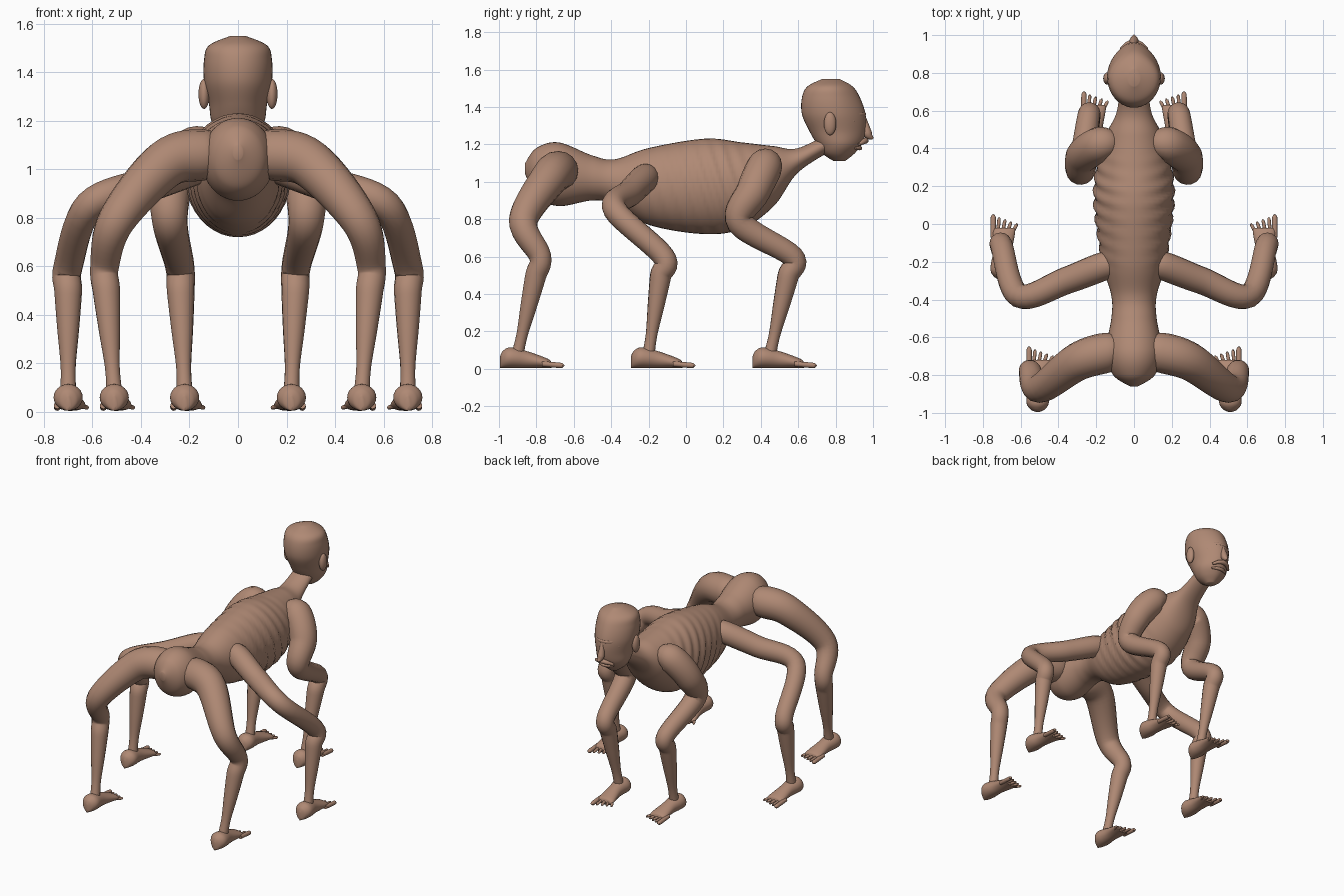
import bpy, bmesh
from math import sin, cos, pi
from mathutils import Vector

cube = bpy.data.objects.get("Cube")
if cube:
    bpy.data.objects.remove(cube, do_unlink=True)

skin = bpy.data.materials.new("brown_skin")
skin.use_nodes = True
skin.diffuse_color = (.43, .25, .175, 1)
skin.node_tree.nodes["Principled BSDF"].inputs["Base Color"].default_value = skin.diffuse_color


def add_object(name, mesh):
    """Finish a mesh with outward normals, smooth shading and the skin colour."""
    bm = bmesh.new()
    bm.from_mesh(mesh)
    bmesh.ops.recalc_face_normals(bm, faces=bm.faces)
    for face in bm.faces:
        face.smooth = True
    bm.to_mesh(mesh)
    bm.free()
    mesh.materials.clear()
    mesh.materials.append(skin)
    bpy.context.collection.objects.link(bpy.data.objects.new(name, mesh))


def spline(rows, steps):
    """Catmull-Rom interpolation through rows of numbers."""
    rows = [Vector(row) for row in rows]
    padded = [rows[0]] + rows + [rows[-1]]
    result = []
    for before, start, end, after in zip(padded, padded[1:], padded[2:], padded[3:]):
        slope_in, slope_out = (end - before) / 2, (after - start) / 2
        for step in range(steps):
            t = step / steps
            blend = t * t * (3 - 2 * t)
            result.append(start.lerp(end, blend) + slope_in * t * (1 - t) ** 2
                          - slope_out * t * t * (1 - t))
    return result + [rows[-1]]


def loft(name, rows, ring, sides=40, steps=8):
    """Skin closed rings; ring(row, angle) gives each point."""
    rows = spline(rows, steps)
    bm = bmesh.new()
    rings = [[bm.verts.new(ring(row, 2 * pi * k / sides)) for k in range(sides)] for row in rows]
    for lower, upper in zip(rings, rings[1:]):
        for k in range(sides):
            bm.faces.new((lower[k - 1], lower[k], upper[k], upper[k - 1]))
    bm.faces.new(rings[0])
    bm.faces.new(rings[-1])
    mesh = bpy.data.meshes.new(name)
    bm.to_mesh(mesh)
    bm.free()
    add_object(name, mesh)


def tube(name, path):
    """Tapered round limb through points of x, y, z, radius."""
    curve = bpy.data.curves.new(name, 'CURVE')
    curve.dimensions = '3D'
    curve.bevel_depth = 1
    curve.bevel_resolution = 6
    curve.use_fill_caps = True
    strand = curve.splines.new('POLY')
    points = spline(path, 8)
    strand.points.add(len(points) - 1)
    for point, (x, y, z, radius) in zip(strand.points, points):
        point.co, point.radius = (x, y, z, 1), radius
    helper = bpy.data.objects.new(name + "_path", curve)
    bpy.context.collection.objects.link(helper)
    graph = bpy.context.evaluated_depsgraph_get()
    mesh = bpy.data.meshes.new_from_object(helper.evaluated_get(graph))
    bpy.data.objects.remove(helper, do_unlink=True)
    add_object(name, mesh)


def ball(name, centre, size):
    bpy.ops.mesh.primitive_uv_sphere_add(segments=20, ring_count=12, radius=1, location=centre)
    ball_object = bpy.context.object
    ball_object.name, ball_object.scale = name, size
    ball_object.data.materials.append(skin)
    bpy.ops.object.shade_smooth()


# Torso and neck: slanted ribs fade towards spine, belly, waist and shoulders
def torso_ring(row, angle):
    y, top, bottom, half = row
    chest = max(0, 1 - (3 * (y - .07)) ** 2)
    rib = .04 * chest * abs(cos(angle)) * sin(80 * (y + .08 * sin(angle)))
    middle, height = (top + bottom) / 2, (top - bottom) / 2
    return half * cos(angle) * (1 + rib), y, middle + height * sin(angle) * (1 + rib / 2)


# Each section: y, top, bottom, half width
loft("torso", [(-.86, 1.1, 1.04, .02), (-.8, 1.18, .92, .11), (-.68, 1.21, .87, .15),
               (-.5, 1.14, .9, .12), (-.38, 1.12, .88, .12), (-.2, 1.18, .77, .17),
               (.1, 1.23, .72, .21), (.3, 1.21, .75, .2), (.47, 1.19, .87, .15),
               (.6, 1.18, 1.05, .09), (.8, 1.28, 1.18, .07)], torso_ring, steps=14)


# Head: sections narrow towards the face
def head_ring(row, angle):
    z, back, front, half = row
    taper = 1 - max(0, sin(angle)) ** 2 / 5
    return half * cos(angle) * taper, (back + front) / 2 + (front - back) / 2 * sin(angle), z


# Each section: z, back, front, half width
loft("head", [(1.11, .79, .85, .03), (1.15, .73, .9, .08), (1.2, .7, .94, .11),
              (1.27, .66, .96, .12), (1.36, .62, .96, .14), (1.45, .62, .93, .14),
              (1.51, .65, .89, .12), (1.55, .73, .82, .03)], head_ring)


# Face: folds of skin bent around the front of the head
def face_fold(name, z, front, width, radius, sag):
    path = []
    for t in (-1, -.5, 0, .5, 1):
        x = width * t
        path.append((x, front - 7 * x * x, z - sag * t * t, radius * (1 - t * t / 2)))
    tube(name, path)


face_fold("brow", 1.36, .95, .1, .013, 0)
face_fold("eye_bags", 1.295, .95, .1, .01, -.02)
face_fold("upper_lip", 1.22, .96, .07, .016, .02)
face_fold("lower_lip", 1.18, .93, .06, .012, 0)
tube("nose", [(0, .95, 1.35, .01), (0, .97, 1.26, .024), (0, 1, 1.23, .005)])

# Legs: hip, thigh, bend, knee and ankle, with the thigh thickness last
LEGS = {
    "rear": ((.14, -.68, 1.06), (.3, -.73, 1.02), (.5, -.87, .79), (.55, -.78, .6), (.51, -.9, .08), .105),
    "middle": ((.15, -.22, 1.02), (.36, -.3, .94), (.61, -.38, .85), (.7, -.12, .6), (.7, -.2, .08), .075),
    "front": ((.18, .42, 1.08), (.27, .36, .95), (.28, .29, .78), (.24, .57, .6), (.22, .45, .08), .095),
}


def leg_path(hip, thigh, bend, knee, ankle, thick):
    root = (hip[0] * .6, hip[1], hip[2])
    shin = [Vector(knee).lerp(Vector(ankle), t) for t in (.2, .5, .8)]
    centres = [root, hip, thigh, bend, knee, *shin, ankle]
    radii = [thick * .7, thick, thick * .96, .03 + thick * .45, .06, .057, .045, .031, .033]
    return [(*centre, radius) for centre, radius in zip(centres, radii)]


def add_foot(name, side, ankle_x, ankle_y):
    def foot_ring(row, angle):
        y, top, half = row
        drift = side * max(0, y) * .07
        return (side * ankle_x - drift + half * cos(angle), ankle_y + y,
                .004 + top * (1 + sin(angle)) / 2)

    # Each section: distance ahead of the ankle, height, half width
    loft(name + "_foot", [(-.095, .06, .01), (-.08, .09, .04), (-.04, .11, .06),
                          (.05, .09, .05), (.16, .05, .06), (.18, .03, .05)], foot_ring, sides=24)
    # Toes fan inwards and shorten from the big one
    for n in range(5):
        root, tip = (side * (ankle_x + .045 - spread * n) for spread in (.022, .03))
        reach = ankle_y + .24 - .01 * n
        radius = .009 if n else .014
        tube(f"{name}_toe_{n + 1}", [(root, ankle_y + .13, .026, radius),
                                     (tip, reach - .01, .018, radius),
                                     (tip, reach, .017, radius / 2)])


for side, word in ((1, "left"), (-1, "right")):
    for leg, joints in LEGS.items():
        path = leg_path(*joints)
        tube(f"{leg}_{word}_leg", [(side * x, y, z, radius) for x, y, z, radius in path])
        add_foot(f"{leg}_{word}", side, path[-1][0], path[-1][1])
    ball(f"{word}_ear", (side * .14, .77, 1.31), (.023, .033, .062))
    ball(f"{word}_eye", (side * .085, .89, 1.325), (.016, .016, .013))
